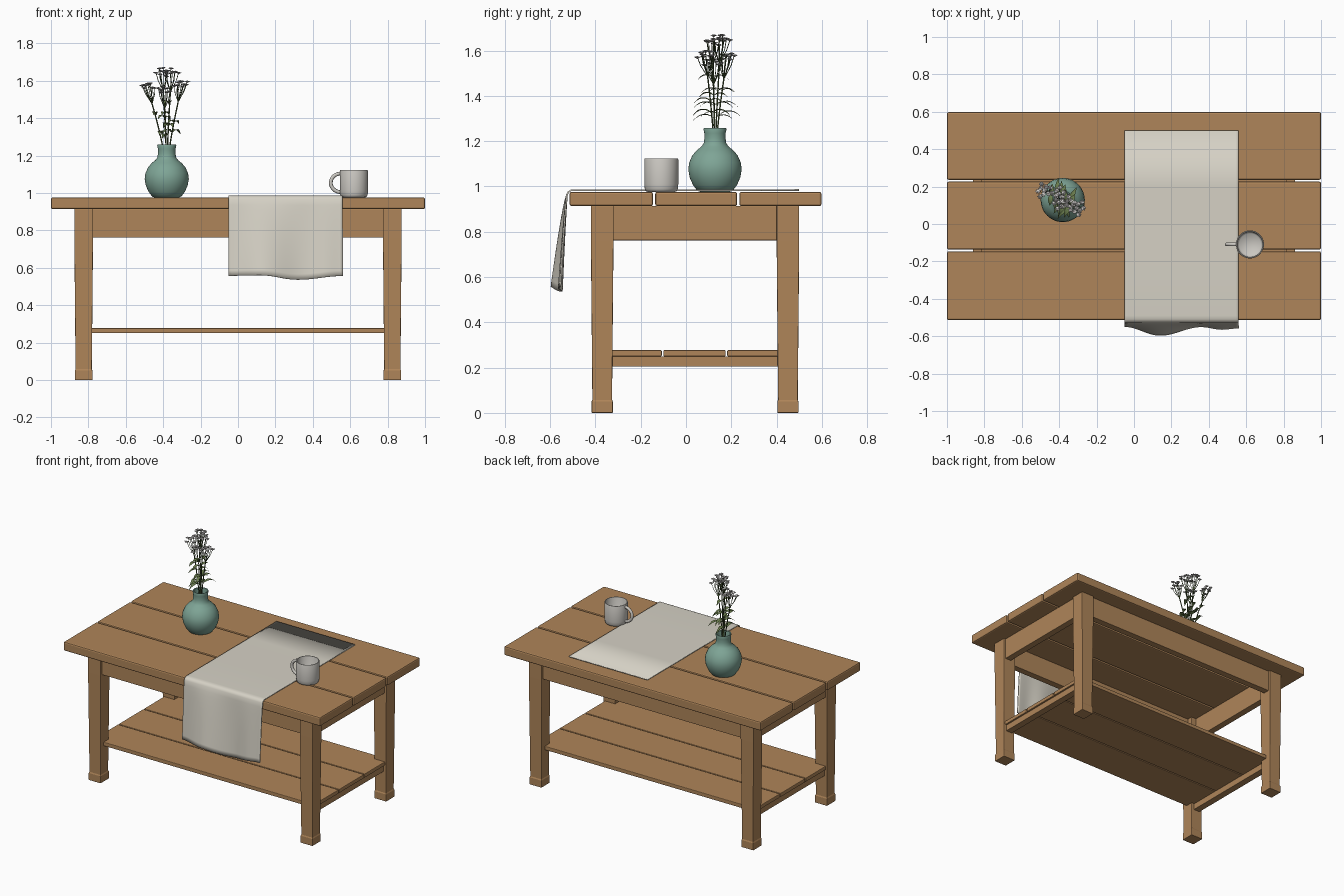
import bpy, bmesh, math, random
from mathutils import Vector as V

if "Cube" in bpy.data.objects:
    bpy.data.objects.remove(bpy.data.objects["Cube"])
random.seed(4)


def mat(name, c):
    m = bpy.data.materials.new(name)
    m.diffuse_color = (*c, 1)
    m.use_nodes = True
    m.node_tree.nodes["Principled BSDF"].inputs["Base Color"].default_value = m.diffuse_color
    return m


WOOD = mat("oak wood", (0.43, 0.235, 0.10))
LINEN = mat("linen cloth", (0.67, 0.64, 0.56))
TEAL = mat("teal ceramic", (0.21, 0.375, 0.305))
CREAM = mat("pale ceramic", (0.60, 0.58, 0.54))
STEM = mat("stem green", (0.06, 0.09, 0.03))
LEAF = mat("leaf green", (0.145, 0.205, 0.075))
PETAL = mat("petal white", (0.60, 0.58, 0.57))


def finish(bm, name, m, smooth=True, bevel=0, angle=40):
    bmesh.ops.recalc_face_normals(bm, faces=bm.faces)
    me = bpy.data.meshes.new(name)
    bm.to_mesh(me)
    bm.free()
    ob = bpy.data.objects.new(name, me)
    bpy.context.collection.objects.link(ob)
    me.materials.append(m)
    if bevel:
        b = ob.modifiers.new("bevel", 'BEVEL')
        b.width, b.segments = bevel, 2
    if smooth:
        bpy.ops.object.select_all(action='DESELECT')
        ob.select_set(True)
        bpy.context.view_layer.objects.active = ob
        bpy.ops.object.shade_smooth_by_angle(angle=math.radians(angle))
    return ob


def box(name, x0, x1, y0, y1, z0, z1, bevel=0.005):
    bm = bmesh.new()
    bmesh.ops.create_cube(bm, size=1)
    for v in bm.verts:
        v.co = ((x0 + x1) / 2 + v.co.x * (x1 - x0), (y0 + y1) / 2 + v.co.y * (y1 - y0),
                (z0 + z1) / 2 + v.co.z * (z1 - z0))
    return finish(bm, name, WOOD, False, bevel)


def bridge(bm, a, b):
    n = len(a)
    for i in range(n):
        bm.faces.new((a[i], a[(i + 1) % n], b[(i + 1) % n], b[i]))


def lathe(bm, prof, cx, cy, n=48):
    rings = [[bm.verts.new((cx + r * math.cos(2 * math.pi * i / n), cy + r * math.sin(2 * math.pi * i / n), z))
              for i in range(n)] for r, z in prof]
    for a, b in zip(rings, rings[1:]):
        bridge(bm, a, b)
    bm.faces.new(rings[0])
    bm.faces.new(rings[-1])


def tube(bm, pts, r, n=6):
    rings = []
    for i, p in enumerate(pts):
        t = (pts[min(i + 1, len(pts) - 1)] - pts[max(i - 1, 0)]).normalized()
        u = t.cross(V((0, 1, 0.01))).normalized()
        w = t.cross(u)
        rings.append([bm.verts.new(p + r * (u * math.cos(2 * math.pi * k / n) + w * math.sin(2 * math.pi * k / n)))
                      for k in range(n)])
    for a, b in zip(rings, rings[1:]):
        bridge(bm, a, b)
    bm.faces.new(rings[0])
    bm.faces.new(rings[-1])


# table top planks and lower shelf planks
for i, (a, b) in enumerate([(-0.514, -0.146), (-0.136, 0.226), (0.236, 0.598)]):
    box(f"top_plank_{i}", -1, 1, a, b, 0.913, 0.976, 0.009)
for i, (a, b) in enumerate([(-0.38, -0.107), (-0.100, 0.175), (0.182, 0.455)]):
    box(f"shelf_plank_{i}", -0.86, 0.86, a, b, 0.25, 0.277, 0.004)

# legs, aprons and end stretchers
CY, LX, LY = 0.04, 0.825, 0.41
for s in (-1, 1):
    for t in (-1, 1):
        bm = bmesh.new()
        rings = [[bm.verts.new((s * LX + h * a, CY + t * LY + h * b, z))
                  for a, b in ((-1, -1), (1, -1), (1, 1), (-1, 1))]
                 for h, z in ((0.047, 0), (0.047, 0.05), (0.0435, 0.058), (0.050, 0.76), (0.050, 0.915))]
        for a, b in zip(rings, rings[1:]):
            bridge(bm, a, b)
        bm.faces.new(rings[0])
        bm.faces.new(rings[-1])
        finish(bm, f"leg_{'left' if s < 0 else 'right'}_{'front' if t < 0 else 'back'}", WOOD, False, 0.003)
    side = 'left' if s < 0 else 'right'
    x, y = s * (LX + 0.012), CY + s * (LY + 0.012)
    box(f"end_apron_{side}", x - 0.024, x + 0.024, CY - LY, CY + LY, 0.762, 0.914, 0.003)
    box(f"end_stretcher_{side}", s * LX - 0.025, s * LX + 0.025, CY - LY, CY + LY, 0.205, 0.25, 0.003)
    box(f"long_apron_{'front' if s < 0 else 'back'}", -LX, LX, y - 0.024, y + 0.024, 0.762, 0.914, 0.003)


# table runner: flat on top, hanging wavily over the front
def ease(pts, x):
    for (x0, a), (x1, b) in zip(pts, pts[1:]):
        if x <= x1 + 1e-6:
            return a + (b - a) * (1 - math.cos(math.pi * (x - x0) / (x1 - x0))) / 2


hem_y = [(-0.05, -0.547), (0.14, -0.594), (0.36, -0.548), (0.47, -0.562), (0.56, -0.555)]
hem_z = [(-0.05, 0.557), (0.12, 0.560), (0.32, 0.536), (0.56, 0.556)]
bm = bmesh.new()
rows = []
for i in range(41):
    x = -0.05 + 0.61 * i / 40
    yb, zb = ease(hem_y, x), ease(hem_z, x)
    path = [(0.5, 0.984), (0.2, 0.983), (-0.2, 0.983), (-0.49, 0.983), (-0.508, 0.982), (-0.519, 0.976), (-0.525, 0.965)]
    for k in range(1, 15):
        t = k / 14
        path.append((-0.525 + (yb + 0.525) * t ** 0.8, 0.965 + (zb - 0.965) * t))
    rows.append([bm.verts.new((x, y, z)) for y, z in path])
for a, b in zip(rows, rows[1:]):
    for k in range(len(a) - 1):
        bm.faces.new((a[k], b[k], b[k + 1], a[k + 1]))
ob = finish(bm, "table_runner", LINEN, angle=60)
sol = ob.modifiers.new("thickness", 'SOLIDIFY')
sol.thickness, sol.offset = 0.007, 0

# vase
VX, VY = -0.381, 0.128
bm = bmesh.new()
lathe(bm, [(0.066, 0.976), (0.078, 0.981), (0.097, 1.006), (0.112, 1.04), (0.118, 1.075), (0.114, 1.105),
           (0.100, 1.137), (0.080, 1.160), (0.060, 1.176), (0.050, 1.190), (0.047, 1.21), (0.047, 1.235),
           (0.051, 1.252), (0.049, 1.258), (0.043, 1.256), (0.040, 1.23), (0.040, 1.19), (0.09, 1.12),
           (0.09, 1.03), (0.06, 0.99)], VX, VY)
finish(bm, "vase", TEAL, angle=60)

# mug with handle
MX, MY = 0.62, -0.109
bm = bmesh.new()
lathe(bm, [(0.060, 0.976), (0.068, 0.979), (0.073, 0.989), (0.075, 1.01), (0.075, 1.118), (0.073, 1.123),
           (0.069, 1.123), (0.067, 1.118), (0.066, 1.0), (0.058, 0.99)], MX, MY)
tube(bm, [V((0.551 - 0.055 * math.sin(a), MY, 1.054 + 0.050 * math.cos(a)))
          for a in [math.pi * k / 16 for k in range(17)]], 0.010, 10)
finish(bm, "mug", CREAM, angle=60)

# flower stems, leaves and blossoms
stems, leaves, blooms = bmesh.new(), bmesh.new(), bmesh.new()


def leaf(base, az, length, width):
    d, s = V((math.cos(az), math.sin(az), 0)), V((-math.sin(az), math.cos(az), 0))
    prev = None
    for k in range(7):
        t = k / 6
        c = base + d * length * t + V((0, 0, length * (0.75 * t - 0.85 * t * t)))
        w = width * max(0.06, math.sin(math.pi * t ** 0.8))
        cur = [leaves.verts.new(c + s * w * e + V((0, 0, abs(e) * w * 0.3))) for e in (-1, 0, 1)]
        if prev:
            for j in (0, 1):
                leaves.faces.new((prev[j], prev[j + 1], cur[j + 1], cur[j]))
        prev = cur


def blossom(c, r):
    ring = [blooms.verts.new(c + V((math.cos(a), math.sin(a), 0)) * r * (0.6 if k % 2 else 1)
                             + V((0, 0, random.uniform(-0.002, 0.002))))
            for k, a in enumerate(2 * math.pi * q / 12 for q in range(12))]
    top, low = blooms.verts.new(c + V((0, 0, 0.004))), blooms.verts.new(c - V((0, 0, 0.008)))
    for k in range(12):
        blooms.faces.new((ring[k], ring[(k + 1) % 12], top))
        blooms.faces.new((ring[(k + 1) % 12], ring[k], low))


# each sprig: head centre x, y, z
for n, (x, y, z) in enumerate([(-0.485, 0.180, 1.575), (-0.405, 0.155, 1.645), (-0.355, 0.115, 1.640),
                               (-0.300, 0.085, 1.585), (-0.395, 0.120, 1.550)]):
    foot = V((VX + (VX - x) * 0.1, VY + (VY - y) * 0.1, 1.05))
    fork = V((VX + (x - VX) * 0.75, VY + (y - VY) * 0.75, z - 0.10))
    pts = []
    for k in range(9):
        t = k / 8
        p = foot.lerp(fork, t)
        bend = 0.12 * t * (1 - t)
        pts.append(p - V((x - VX, y - VY, 0)) * bend * 3)
    tube(stems, pts, 0.0035)
    for k in range(9):
        a, rr = 2.4 * k + n, 0.042 * math.sqrt((k + 0.3) / 9)
        tip = V((x + rr * math.cos(a), y + rr * math.sin(a), z + 0.022 - rr * 0.6 + random.uniform(-0.015, 0.01)))
        mid = fork.lerp(tip, 0.55) + V((math.cos(a), math.sin(a), 0)) * 0.006
        tube(stems, [fork, mid, tip], 0.0018, 4)
        blossom(tip, 0.0165)
    # leaf pairs up the sprig
    for j, f in enumerate((5, 6) if n % 2 else (5, 7)):
        for h in (0, math.pi):
            az = math.pi / 2 + h + random.uniform(-0.7, 0.7)
            leaf(pts[f], az, random.uniform(0.075, 0.1) - 0.02 * j, 0.0135)
finish(stems, "flower_stems", STEM, angle=60)
finish(leaves, "leaves", LEAF, angle=60)
finish(blooms, "blossoms", PETAL, False)
